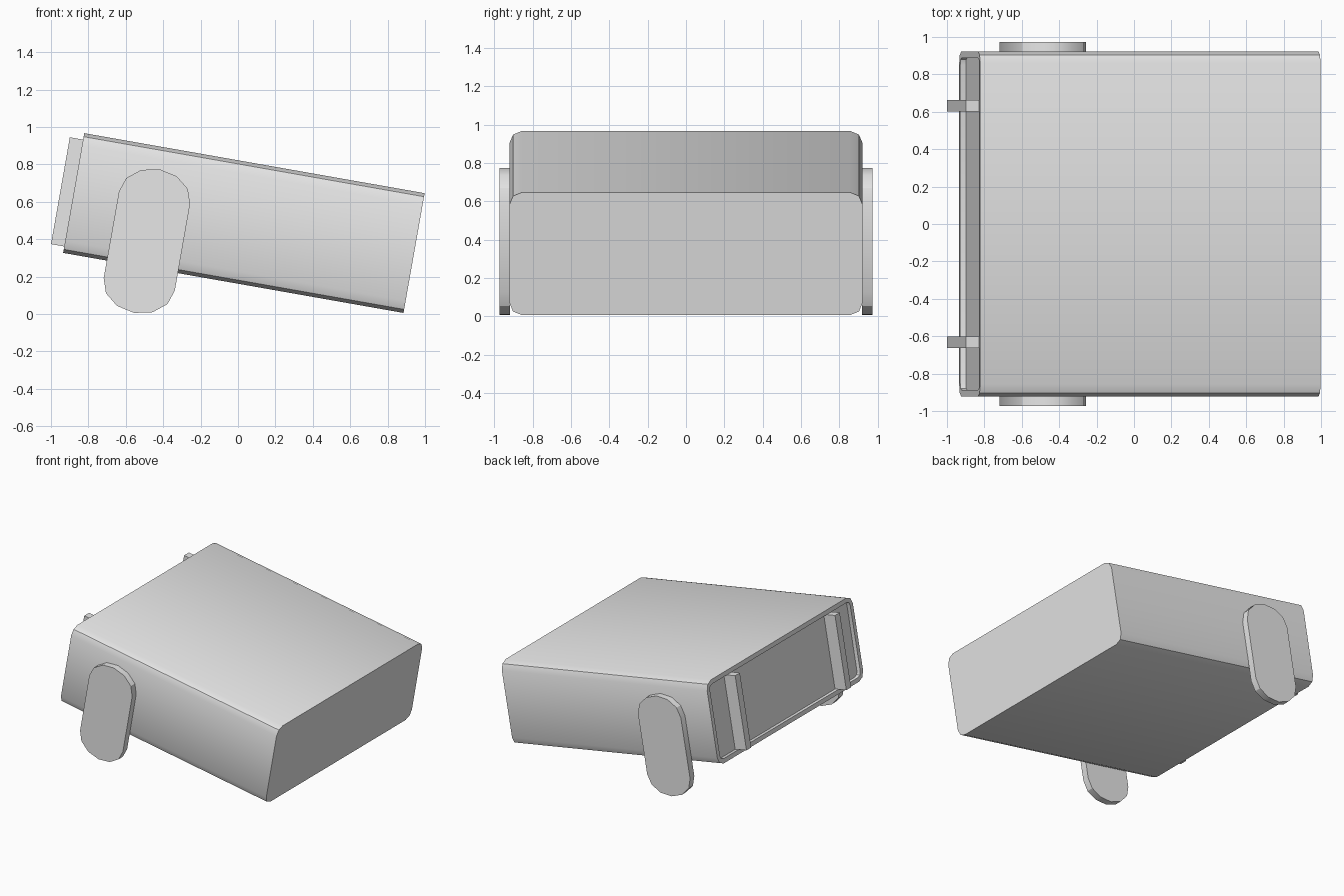
import bpy, bmesh
from math import radians, sin, cos, pi
from mathutils import Matrix

cube = bpy.data.objects.get("Cube")
if cube:
    bpy.data.objects.remove(cube, do_unlink=True)

grey = bpy.data.materials.new("light_grey")
grey.use_nodes = True
grey.diffuse_color = (0.8, 0.8, 0.8, 1)
grey.node_tree.nodes["Principled BSDF"].inputs["Base Color"].default_value = (0.8, 0.8, 0.8, 1)

# Everything is built level, then tilted about the lower edge of the recessed end
TILT = Matrix.Translation((-0.935, 0, 0.327)) @ Matrix.Rotation(radians(10), 4, 'Y')
LENGTH, HALF_WIDTH, HEIGHT, WALL, RECESS = 1.848, 0.922, 0.65, 0.035, 0.03


def finish(name, bm):
    bmesh.ops.recalc_face_normals(bm, faces=bm.faces)
    mesh = bpy.data.meshes.new(name)
    bm.to_mesh(mesh)
    bm.free()
    mesh.materials.append(grey)
    ob = bpy.data.objects.new(name, mesh)
    bpy.context.collection.objects.link(ob)
    ob.matrix_world = TILT
    bpy.ops.object.select_all(action='DESELECT')
    ob.select_set(True)
    bpy.context.view_layer.objects.active = ob
    bpy.ops.object.shade_smooth_by_angle(angle=radians(30))
    return ob


def box(x0, x1, y0, y1, z0, z1):
    bm = bmesh.new()
    place = Matrix.Translation(((x0 + x1) / 2, (y0 + y1) / 2, (z0 + z1) / 2))
    size = Matrix.Diagonal((x1 - x0, y1 - y0, z1 - z0, 1))
    bmesh.ops.create_cube(bm, size=1, matrix=place @ size)
    return bm


# Casing: box with rounded long edges and a shallow recess in one end
bm = box(0, LENGTH, -HALF_WIDTH, HALF_WIDTH, 0, HEIGHT)
long_edges = [e for e in bm.edges if abs(e.verts[0].co.x - e.verts[1].co.x) > 1]
bmesh.ops.bevel(bm, geom=long_edges, offset=0.065, segments=2, profile=0.5, affect='EDGES')
bm.normal_update()
end = min(bm.faces, key=lambda f: f.normal.x)
bmesh.ops.inset_region(bm, faces=[end], thickness=WALL)
floor = bmesh.ops.extrude_face_region(bm, geom=[end])
bmesh.ops.delete(bm, geom=[end], context='FACES_ONLY')
verts = [v for v in floor["geom"] if isinstance(v, bmesh.types.BMVert)]
bmesh.ops.translate(bm, verts=verts, vec=(RECESS, 0, 0))
finish("casing", bm)


# Foot: flat slab with elliptical ends
def foot(name, side):
    bm = bmesh.new()
    ring = []
    for end in (1, -1):
        for i in range(7):
            a = pi * i / 6
            ring.append(bm.verts.new((0.43 + end * 0.193 * cos(a), side * 0.92,
                                      0.14 + end * (0.235 + 0.155 * sin(a)))))
    face = bm.faces.new(ring)
    outer = bmesh.ops.extrude_face_region(bm, geom=[face])
    moved = [v for v in outer["geom"] if isinstance(v, bmesh.types.BMVert)]
    bmesh.ops.translate(bm, verts=moved, vec=(0, side * 0.054, 0))
    finish(name, bm)


# Feet and upright end bars, one pair on each side
for label, side in (("front", -1), ("back", 1)):
    foot(label + "_foot", side)
    y = side * 0.632
    finish(label + "_bar", box(-0.072, RECESS, y - 0.03, y + 0.03, WALL, HEIGHT - WALL))
